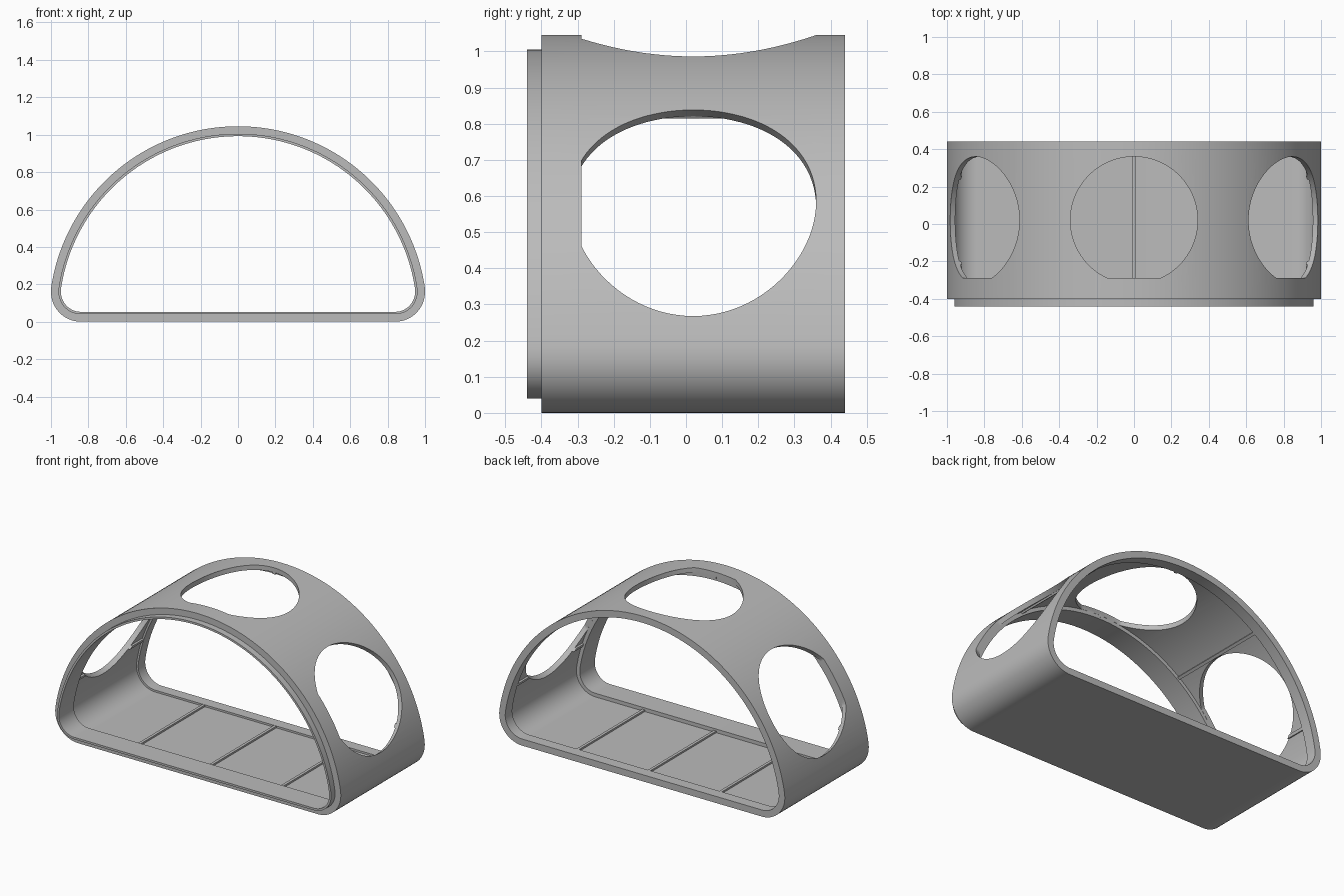
import bpy, bmesh
from math import sin, cos, radians, atan2, pi
from mathutils import Vector, Matrix

if "Cube" in bpy.data.objects:
    bpy.data.objects.remove(bpy.data.objects["Cube"])

grey = bpy.data.materials.new("plain grey")
grey.use_nodes = True
colour = (0.5, 0.5, 0.5, 1)
grey.diffuse_color = colour
grey.node_tree.nodes["Principled BSDF"].inputs["Base Color"].default_value = colour

# Arch dimensions: one large arc joined to a flat floor by round corners
ARC_R, ARC_Z = 1.01, 0.035
CORNER_R, CORNER_X = 0.16, 0.84
FRONT, BACK = -0.44, 0.44
RIM_FRONT, RIM_BACK = -0.29, 0.37
WALL = 0.03


def make_object(name, bm):
    bmesh.ops.recalc_face_normals(bm, faces=bm.faces)
    mesh = bpy.data.meshes.new(name)
    bm.to_mesh(mesh)
    bm.free()
    mesh.materials.append(grey)
    obj = bpy.data.objects.new(name, mesh)
    bpy.context.collection.objects.link(obj)
    return obj


def arch_outline(inset):
    """Closed outline in x and z, moved inwards by inset."""
    join = atan2(CORNER_R - ARC_Z, CORNER_X)
    half = []
    for i in range(49):
        a = pi / 2 + (join - pi / 2) * i / 48
        half.append(((ARC_R - inset) * cos(a), ARC_Z + (ARC_R - inset) * sin(a)))
    for i in range(1, 17):
        a = join + (-pi / 2 - join) * i / 16
        r = CORNER_R - inset
        half.append((CORNER_X + r * cos(a), CORNER_R + r * sin(a)))
    return half + [(-x, z) for x, z in reversed(half[1:])]


# Shell: stepped section swept round the arch
section = [(-0.40, 0), (BACK, 0), (BACK, 0.042), (RIM_BACK, 0.042),
           (RIM_BACK, WALL), (RIM_FRONT, WALL), (RIM_FRONT, 0.053),
           (FRONT, 0.053), (FRONT, 0.04), (-0.40, 0.04)]
bm = bmesh.new()
rings = [[bm.verts.new((x, y, z)) for x, z in arch_outline(inset)]
         for y, inset in section]
for k, ring in enumerate(rings):
    after = rings[(k + 1) % len(rings)]
    for i in range(len(ring)):
        j = (i + 1) % len(ring)
        bm.faces.new((ring[i], ring[j], after[j], after[i]))
shell = make_object("arch_shell", bm)


def make_rib(name, pos, angle):
    """Thin bar along y, sunk into the wall; angle turns it from upright."""
    bm = bmesh.new()
    length = RIM_BACK - RIM_FRONT + 0.02
    matrix = (Matrix.Translation((pos[0], (RIM_BACK + RIM_FRONT) / 2, pos[1]))
              @ Matrix.Rotation(angle, 4, 'Y')
              @ Matrix.Diagonal((0.018, length, 0.022, 1)))
    bmesh.ops.create_cube(bm, size=1, matrix=matrix)
    return make_object(name, bm)


# Ribs on the floor and round the arch
for n, x in enumerate((-0.5, 0, 0.5)):
    make_rib(f"floor_rib_{n + 1}", (x, WALL), 0)
arch_ribs = []
for n, degrees in enumerate((-72, -36, 0, 36, 72)):
    a = radians(degrees)
    r = ARC_R - WALL
    arch_ribs.append(make_rib(f"arch_rib_{n + 1}",
                              (r * sin(a), ARC_Z + r * cos(a)), a))


def make_cutter(degrees):
    """Round prism with a flat front side, pointing outwards from the arc."""
    a = radians(degrees)
    bm = bmesh.new()
    matrix = (Matrix.Translation((0, 0.02, ARC_Z)) @ Matrix.Rotation(a, 4, 'Y')
              @ Matrix.Translation((0, 0, 1.0)))
    bmesh.ops.create_cone(bm, cap_ends=True, segments=96, radius1=0.34,
                          radius2=0.34, depth=0.4, matrix=matrix)
    cut = bmesh.ops.bisect_plane(bm, geom=bm.verts[:] + bm.edges[:] + bm.faces[:],
                                 plane_co=(0, RIM_FRONT + 0.001, 0),
                                 plane_no=(0, -1, 0), clear_outer=True)
    edges = [e for e in cut["geom_cut"] if isinstance(e, bmesh.types.BMEdge)]
    bmesh.ops.contextual_create(bm, geom=edges)
    obj = make_object("window_cutter", bm)
    obj.hide_render = True
    return obj


# Three windows cut through shell and ribs
cutters = [make_cutter(d) for d in (-57, 0, 57)]
for obj in [shell] + arch_ribs:
    for cutter in cutters:
        mod = obj.modifiers.new("window", 'BOOLEAN')
        mod.operation = 'DIFFERENCE'
        mod.solver = 'EXACT'
        mod.object = cutter
    bpy.context.view_layer.objects.active = obj
    for mod in list(obj.modifiers):
        bpy.ops.object.modifier_apply(modifier=mod.name)
for cutter in cutters:
    bpy.data.objects.remove(cutter)

# Smooth the curved walls, keep edges sharp
bpy.ops.object.select_all(action='DESELECT')
shell.select_set(True)
bpy.context.view_layer.objects.active = shell
bpy.ops.object.shade_smooth_by_angle(angle=radians(30))
